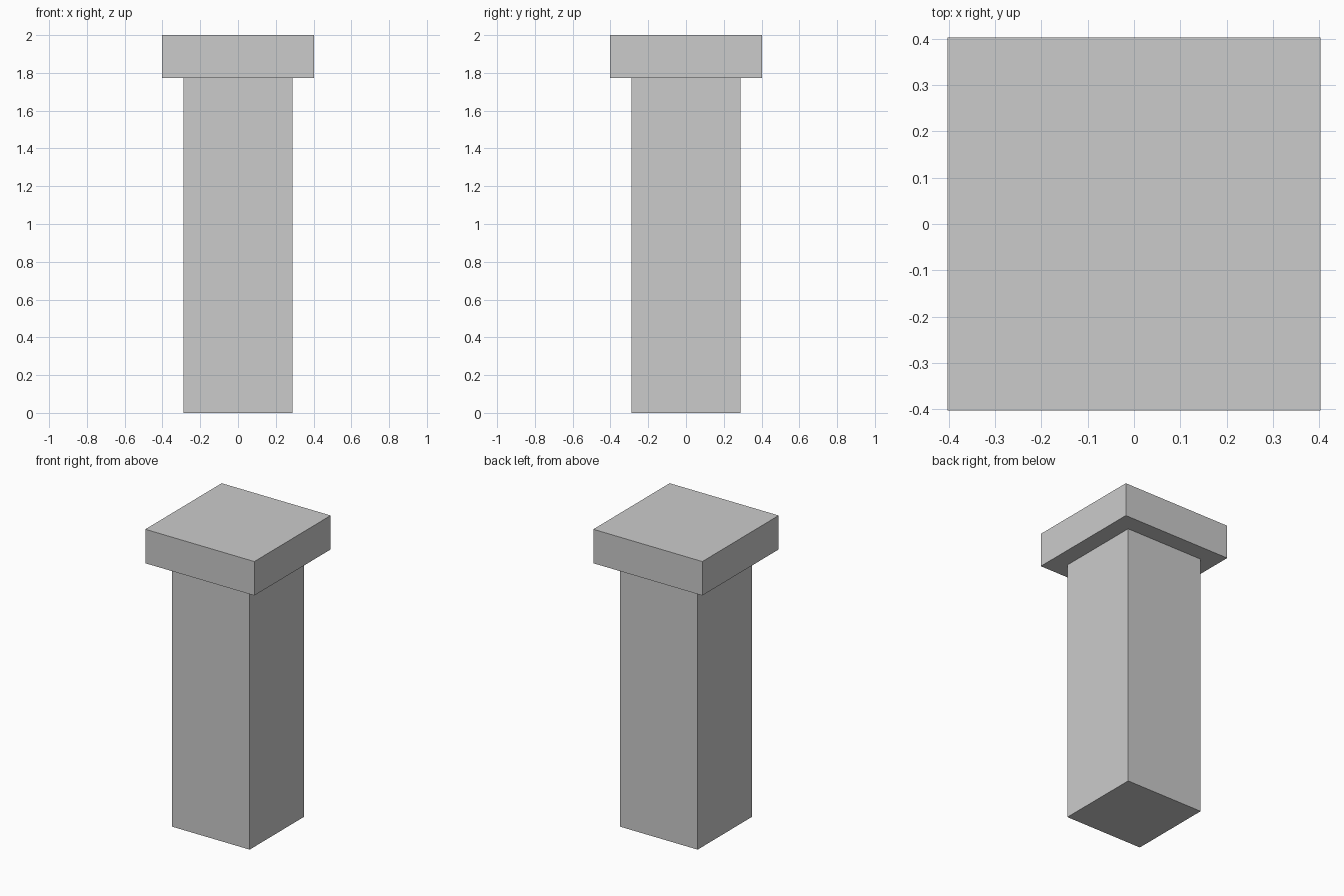
import bpy

if "Cube" in bpy.data.objects:
    bpy.data.objects.remove(bpy.data.objects["Cube"])


def box(name, half, z0, z1):
    bpy.ops.mesh.primitive_cube_add(size=1, location=(0, 0, (z0 + z1) / 2))
    obj = bpy.context.object
    obj.name = name
    obj.scale = (2 * half, 2 * half, z1 - z0)
    bpy.ops.object.transform_apply(location=False, rotation=False, scale=True)
    return obj


CAP_Z = 1.773

# Square shaft
box("pillar_shaft", 0.288, 0.0, CAP_Z)

# Overhanging square cap
box("pillar_cap", 0.403, CAP_Z, 2.0)
